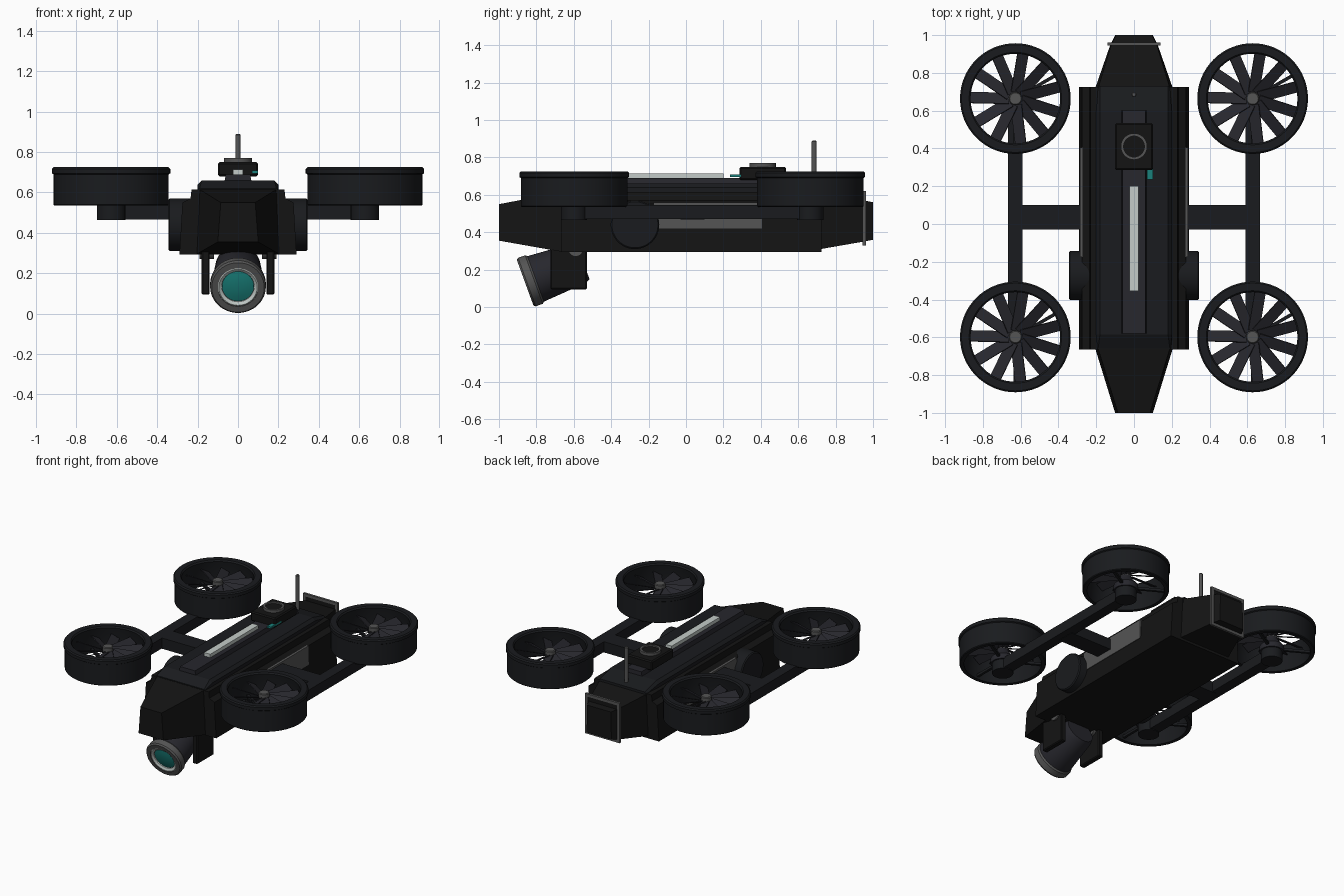
import bpy, bmesh
from math import pi, cos, sin, radians
from mathutils import Matrix, Vector

if "Cube" in bpy.data.objects:
    bpy.data.objects.remove(bpy.data.objects["Cube"])


def material(name, r, g, b):
    m = bpy.data.materials.new(name)
    m.diffuse_color = (r, g, b, 1)
    m.use_nodes = True
    m.node_tree.nodes["Principled BSDF"].inputs["Base Color"].default_value = m.diffuse_color
    return m


BLACK = material("black", .007, .007, .007)
DARK = material("dark", .010, .011, .013)
SLATE = material("slate", .020, .020, .026)
GREY = material("grey", .09, .09, .09)
WHITE = material("pale", .55, .6, .58)
TEAL = material("teal", .01, .22, .20)


def finish(name, bm, mat, smooth=False):
    bmesh.ops.recalc_face_normals(bm, faces=bm.faces)
    me = bpy.data.meshes.new(name)
    bm.to_mesh(me)
    bm.free()
    me.materials.append(mat)
    ob = bpy.data.objects.new(name, me)
    bpy.context.collection.objects.link(ob)
    if smooth:
        bpy.ops.object.select_all(action='DESELECT')
        ob.select_set(True)
        bpy.context.view_layer.objects.active = ob
        bpy.ops.object.shade_smooth_by_angle(angle=radians(35))
    return ob


def box(name, x, y, z, mat, bevel=0.0):
    bm = bmesh.new()
    lo, hi = Vector((x[0], y[0], z[0])), Vector((x[1], y[1], z[1]))
    bmesh.ops.create_cube(bm, size=1, matrix=Matrix.Translation((lo + hi) / 2) @ Matrix.Diagonal((*(hi - lo), 1)))
    if bevel:
        bmesh.ops.bevel(bm, geom=bm.edges[:], offset=bevel, segments=1, affect='EDGES')
    return finish(name, bm, mat)


def loft(name, sections, mat):
    """Sections are (y, half profile of (x, z) from bottom to top), mirrored in x."""
    bm = bmesh.new()
    rings = []
    for y, half in sections:
        pts = half + [(-x, z) for x, z in reversed(half)]
        rings.append([bm.verts.new((x, y, z)) for x, z in pts])
    n = len(rings[0])
    for a, b in zip(rings, rings[1:]):
        for i in range(n):
            bm.faces.new((a[i], a[(i + 1) % n], b[(i + 1) % n], b[i]))
    bm.faces.new(rings[0])
    bm.faces.new(rings[-1])
    return finish(name, bm, mat)


def lathe(name, profile, mat, place, closed=False, n=48):
    """Spin (radius, height) points around z, then place with a matrix."""
    bm = bmesh.new()
    rings = [[bm.verts.new((r * cos(2 * pi * i / n), r * sin(2 * pi * i / n), h)) for i in range(n)]
             for r, h in profile]
    for a, b in zip(rings, rings[1:] + (rings[:1] if closed else [])):
        for i in range(n):
            bm.faces.new((a[i], a[(i + 1) % n], b[(i + 1) % n], b[i]))
    if not closed:
        bm.faces.new(rings[0])
        bm.faces.new(rings[-1])
    bm.transform(place)
    return finish(name, bm, mat, True)


def radial_bars(name, count, size, pitch, radius, mat, place, offset=0.0):
    bm = bmesh.new()
    for i in range(count):
        m = (place @ Matrix.Rotation(2 * pi * i / count + offset, 4, 'Z') @ Matrix.Translation((radius, 0, 0))
             @ Matrix.Rotation(pitch, 4, 'X') @ Matrix.Diagonal((*size, 1)))
        bmesh.ops.create_cube(bm, size=1, matrix=m)
    finish(name, bm, mat)


def at(x, y, z):
    return Matrix.Translation((x, y, z))


# Fuselage, nose and tail
hull = [(.29, .293), (.275, .55), (.235, .57), (.23, .615)]
loft("hull", [(-.665, hull), (.725, hull)], BLACK)
loft("nose", [(-1, [(.10, .355), (.085, .55)]), (-.66, [(.205, .295), (.19, .615)])], BLACK)
loft("tail", [(.72, [(.205, .31), (.19, .61)]), (.95, [(.125, .35), (.12, .57)]),
              (1, [(.10, .36), (.095, .56)])], BLACK)
loft("upper_shell", [(-.66, [(.2, .58), (.195, .615), (.19, .62)]), (-.585, [(.2, .58), (.2, .64), (.18, .66)]),
                     (.6, [(.2, .58), (.2, .64), (.18, .66)]), (.73, [(.19, .58), (.19, .61), (.18, .625)])], DARK)
loft("spine", [(-.58, [(.07, .64), (.06, .69)]), (.6, [(.07, .64), (.06, .69)])], SLATE)
box("light_strip", (-.025, .025), (-.355, .2), (.68, .715), WHITE)

# Rear frame around the tail
for s in (-1, 1):
    box("rear_frame_side", sorted((s * .12, s * .14)), (.945, .962), (.33, .62), GREY)
for z in (.33, .60):
    box("rear_frame_rail", (-.14, .14), (.945, .962), (z, z + .02), GREY)
box("rear_panel", (-.125, .125), (.948, .958), (.34, .61), BLACK)

# Sensor block and antenna
box("sensor_block", (-.1, .1), (.285, .535), (.68, .75), BLACK, .008)
lathe("sensor_ring", [(.07, .745), (.07, .77), (.055, .77), (.055, .745)], GREY, at(0, .41, 0), True)
lathe("sensor_cap", [(.055, .74), (.055, .76)], BLACK, at(0, .41, 0))
box("sensor_tag", (.07, .1), (.235, .36), (.695, .708), TEAL)
lathe("antenna", [(.013, .6), (.013, .885), (.009, .89)], GREY, at(0, .685, 0), n=16)

for s in (-1, 1):
    # Side drums, panels and arms
    lathe("side_drum", [(.13, .2), (.13, .338), (.123, .345)], DARK,
          at(0, -.273, .44) @ Matrix.Rotation(s * pi / 2, 4, 'Y'))
    box("side_panel", sorted((s * .272, s * .287)), (-.175, .405), (.42, .558), GREY)
    box("cross_arm", sorted((s * .2, s * .62)), (-.03, .1), (.467, .545), DARK)
    box("rotor_boom", sorted((s * .59, s * .668)), (-.62, .68), (.47, .545), DARK)

    # Ducted rotors
    for y in (-.598, .664):
        p = at(s * .628, y, 0)
        lathe("rotor_duct", [(.28, .535), (.285, .54), (.285, .69), (.293, .695), (.293, .717), (.285, .725),
                             (.245, .725), (.237, .715), (.242, .69), (.255, .6), (.255, .535)], DARK, p, True, 64)
        lathe("rotor_mount", [(.07, .465), (.07, .54)], DARK, p, n=32)
        lathe("rotor_motor", [(.08, .535), (.08, .575), (.05, .61), (.035, .64)], SLATE, p, n=32)
        lathe("rotor_hub", [(.035, .62), (.035, .69), (.03, .695)], GREY, p, n=24)
        radial_bars("fan_blades", 11, (.205, .065, .006), radians(28), .135, SLATE, p @ at(0, 0, .655), radians(15))
        radial_bars("duct_struts", 3, (.22, .018, .018), 0, .15, DARK, p @ at(0, 0, .56), radians(30))

    # Camera yoke
    box("camera_yoke", sorted((s * .14, s * .18)), (-.725, -.53), (.095, .32), BLACK, .006)
    lathe("yoke_pivot", [(.04, .12), (.04, .19)], GREY,
          at(0, -.59, .31) @ Matrix.Rotation(s * pi / 2, 4, 'Y'), n=24)

# Tilted camera, local z points along the view direction
view = Vector((0, -.94, -.342))
cam = at(0, -.86, .13) @ view.to_track_quat('Z', 'Y').to_matrix().to_4x4()
lathe("camera_body", [(.10, -.33), (.112, -.3), (.13, -.05), (.125, -.02)], SLATE, cam)
lathe("camera_bezel", [(.13, -.06), (.138, -.05), (.138, -.01), (.13, 0), (.1, 0), (.1, -.06)], GREY, cam, True)
lathe("lens_ring", [(.102, -.04), (.102, -.006), (.095, -.002), (.08, -.012), (.08, -.04)], WHITE, cam, True)
lathe("lens", [(.082, -.05), (.078, -.018), (.05, -.012), (.02, -.009)], TEAL, cam)
